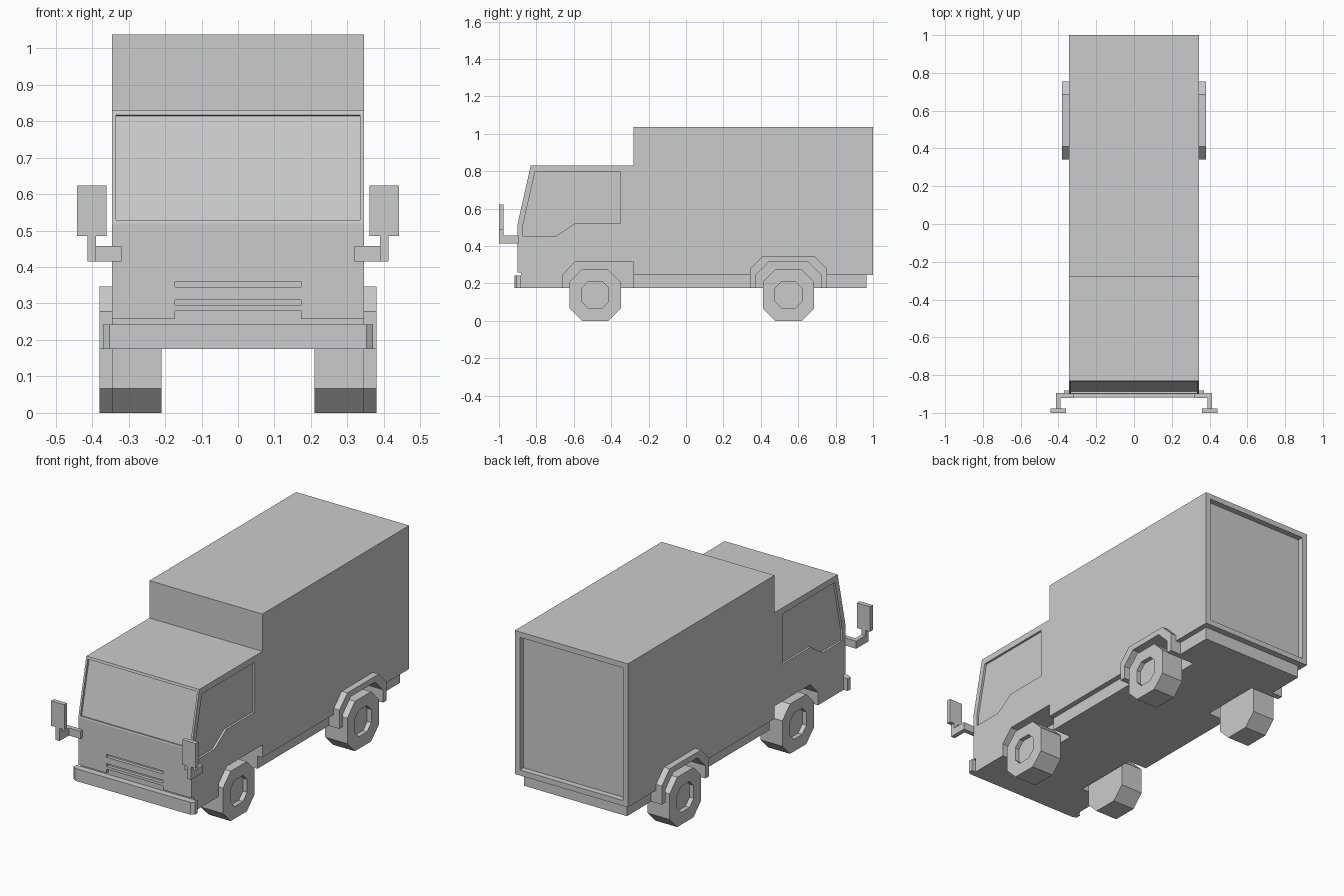
import bpy, bmesh

if "Cube" in bpy.data.objects:
    bpy.data.objects.remove(bpy.data.objects["Cube"])


def prism(name, pts, lo, hi, axis="x"):
    """Extrude a (y, z) profile along x, or an (x, y) profile along z."""
    bm = bmesh.new()
    rings = []
    for t in (lo, hi):
        rings.append([bm.verts.new((t, a, b) if axis == "x" else (a, b, t)) for a, b in pts])
    n = len(pts)
    bm.faces.new(rings[0])
    bm.faces.new(rings[1])
    for i in range(n):
        j = (i + 1) % n
        bm.faces.new((rings[0][i], rings[0][j], rings[1][j], rings[1][i]))
    bmesh.ops.recalc_face_normals(bm, faces=bm.faces)
    me = bpy.data.meshes.new(name)
    bm.to_mesh(me)
    bm.free()
    ob = bpy.data.objects.new(name, me)
    bpy.context.collection.objects.link(ob)
    return ob


def box(name, x0, x1, y0, y1, z0, z1):
    return prism(name, [(y0, z0), (y1, z0), (y1, z1), (y0, z1)], min(x0, x1), max(x0, x1))


def cut(ob, cutter):
    """Subtract the cutter from the object and discard it."""
    cutter.hide_render = True
    mod = ob.modifiers.new("cut", "BOOLEAN")
    mod.operation = "DIFFERENCE"
    mod.solver = "EXACT"
    mod.object = cutter
    bpy.context.view_layer.objects.active = ob
    bpy.ops.object.modifier_apply(modifier=mod.name)
    bpy.data.objects.remove(cutter)


def octagon(cy, cz, h, c):
    """Square of half size h with corners chamfered by c."""
    f = h - c
    return [(cy + a, cz + b) for a, b in
            ((h, -f), (h, f), (f, h), (-f, h), (-h, f), (-h, -f), (-f, -h), (f, -h))]


def arch(cy, half, top, chamfer, bottom):
    s, f = top - chamfer, half - chamfer
    return [(cy - half, bottom), (cy - half, s), (cy - f, top),
            (cy + f, top), (cy + half, s), (cy + half, bottom)]


W = 0.345
FRONT_Y, REAR_Y, WHEEL_Z = -0.486, 0.548, 0.1375
SIDES = (("right", 1), ("left", -1))

# Cab and cargo box
body = prism("cab_and_cargo_body", [
    (-0.882, 0.175), (-0.882, 0.258), (-0.90, 0.258), (-0.90, 0.52), (-0.83, 0.831),
    (-0.28, 0.831), (-0.28, 1.037), (1.0, 1.037), (1.0, 0.245), (-0.28, 0.245),
    (-0.28, 0.175)], -W, W)
# Chassis under the cargo box
chassis = box("chassis", -0.315, 0.315, -0.28, 0.965, 0.175, 0.245)

# Recessed windscreen
def slope(z, out):
    return (-0.90 + (z - 0.52) * 0.2258 - 0.975 * out, z + 0.22 * out)

cut(body, prism("cutter", [slope(0.529, -0.012), slope(0.529, 0.03),
                           slope(0.817, 0.03), slope(0.817, -0.012)], -0.334, 0.334))
# Grille slots, lower grille step and rear door recess
for z0, z1 in ((0.345, 0.361), (0.294, 0.310)):
    cut(body, box("cutter", -0.173, 0.173, -0.95, -0.882, z0, z1))
cut(body, box("cutter", -0.173, 0.173, -0.95, -0.882, 0.24, 0.279))
cut(body, box("cutter", -0.315, 0.315, 0.967, 1.1, 0.275, 1.007))

# Side windows and wheel wells
window = [(-0.871, 0.45), (-0.70, 0.45), (-0.595, 0.52), (-0.35, 0.52),
          (-0.35, 0.797), (-0.807, 0.797), (-0.871, 0.515)]
front_well = [(-0.66, 0.1), (-0.66, 0.245), (-0.592, 0.315), (-0.28, 0.315), (-0.28, 0.1)]
rear_well = arch(REAR_Y, 0.174, 0.315, 0.069, 0.1)
for _, s in SIDES:
    span = lambda a, b: sorted((s * a, s * b))
    cut(body, prism("cutter", window, *span(W - 0.012, 0.5)))
    cut(body, prism("cutter", front_well, *span(0.2, 0.5)))
    cut(body, prism("cutter", rear_well, *span(0.2, 0.5)))
    cut(chassis, prism("cutter", rear_well, *span(0.2, 0.5)))

# Front bumper with bevelled ends
prism("front_bumper", [(-0.37, -0.882), (-0.37, -0.905), (-0.352, -0.918), (0.352, -0.918),
                       (0.37, -0.905), (0.37, -0.882)], 0.175, 0.243, "z")

# Rear fenders, wheels and mirrors on both sides
outer = arch(REAR_Y, 0.206, 0.347, 0.069, 0.175)
inner = arch(REAR_Y, 0.174, 0.315, 0.069, 0.175)
for side, s in SIDES:
    prism("rear_fender_" + side, outer + inner[::-1], *sorted((s * (W - 0.03), s * 0.38)))

    for end, cy, x0, x1 in (("front", FRONT_Y, 0.21, W), ("rear", REAR_Y, 0.245, 0.38)):
        wheel = prism(f"{end}_wheel_{side}", octagon(cy, WHEEL_Z, 0.1375, 0.067),
                      *sorted((s * x0, s * x1)))
        cut(wheel, prism("cutter", octagon(cy, WHEEL_Z + 0.002, 0.072, 0.036),
                         *sorted((s * (x1 - 0.025), s * 0.5))))

    box("mirror_base_" + side, s * 0.319, s * 0.413, -0.92, -0.895, 0.415, 0.457)
    box("mirror_arm_" + side, s * 0.389, s * 0.413, -1.0, -0.92, 0.415, 0.457)
    box("mirror_post_" + side, s * 0.389, s * 0.413, -1.0, -0.976, 0.457, 0.485)
    box("mirror_" + side, s * 0.36, s * 0.441, -1.0, -0.976, 0.485, 0.623)
